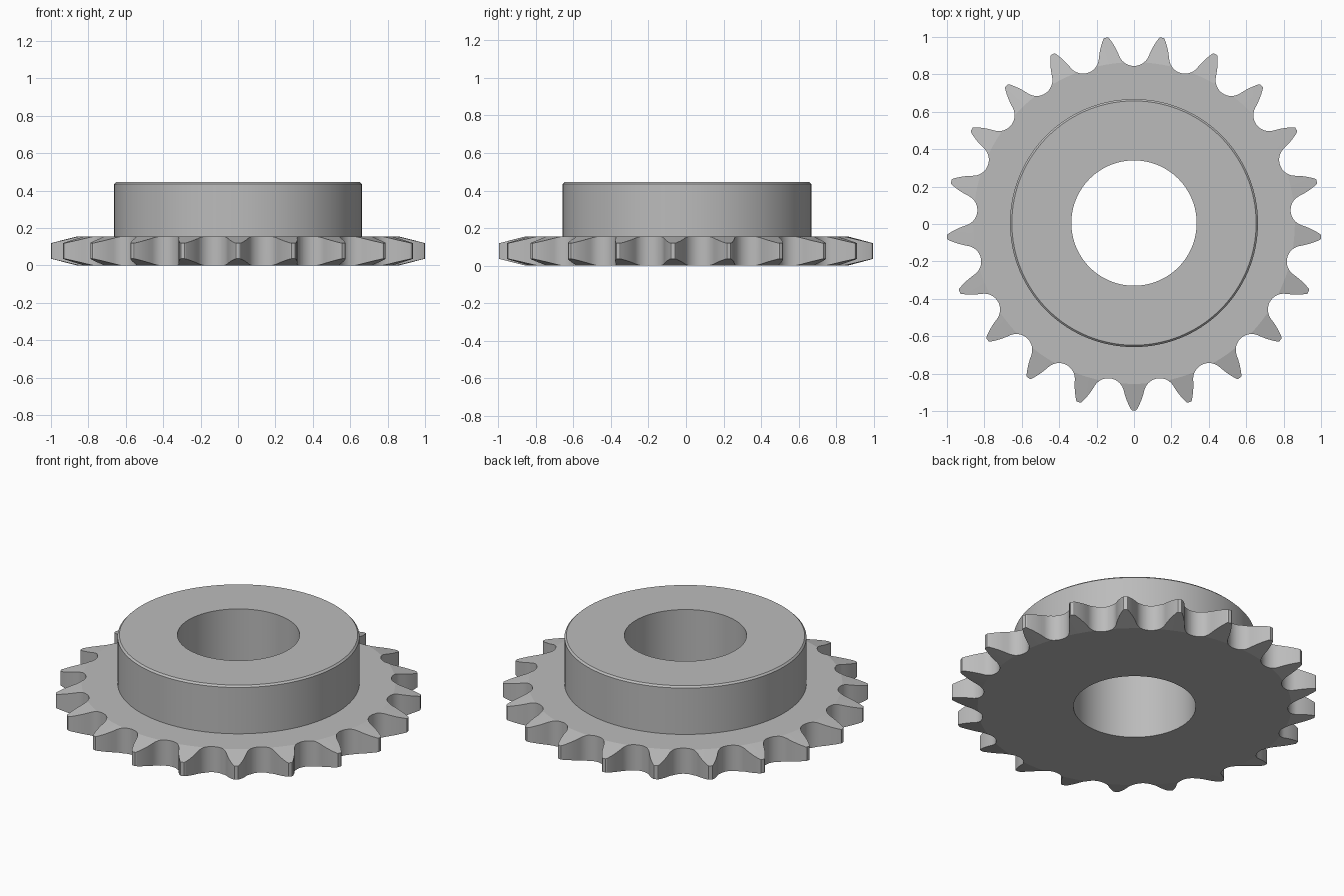
import bpy
import bmesh
from math import sin, cos, pi, radians
from mathutils import Vector, Matrix

TEETH = 21
TIP_R = 1.002
PITCH_R, ROLLER_R = 0.925, 0.085
CENTRE_Y = 0.005

cube = bpy.data.objects.get("Cube")
if cube:
    bpy.data.objects.remove(cube, do_unlink=True)

steel = bpy.data.materials.new("grey steel")
steel.use_nodes = True
colour = (0.5, 0.5, 0.5, 1)
steel.diffuse_color = colour
steel.node_tree.nodes["Principled BSDF"].inputs["Base Color"].default_value = colour


def make_object(name, bm):
    bmesh.ops.recalc_face_normals(bm, faces=bm.faces)
    mesh = bpy.data.meshes.new(name)
    bm.to_mesh(mesh)
    bm.free()
    obj = bpy.data.objects.new(name, mesh)
    obj.data.materials.append(steel)
    obj.location.y = CENTRE_Y
    bpy.context.collection.objects.link(obj)
    return obj


def lathe(name, profile, steps):
    """Revolve a closed (radius, height) profile about z."""
    bm = bmesh.new()
    verts = [bm.verts.new((r, 0, z)) for r, z in profile]
    edges = [bm.edges.new((verts[i - 1], verts[i])) for i in range(len(verts))]
    bmesh.ops.spin(bm, geom=verts + edges, cent=(0, 0, 0), axis=(0, 0, 1),
                   angle=2 * pi, steps=steps, use_duplicate=False)
    bmesh.ops.remove_doubles(bm, verts=bm.verts, dist=1e-4)
    return make_object(name, bm)


def half_gap():
    """Half of one tooth gap: roller seat, then rounded flank up to the tip."""
    seat = radians(68)
    pts = [Vector((ROLLER_R * sin(seat * i / 10),
                   PITCH_R - ROLLER_R * cos(seat * i / 10))) for i in range(11)]
    start = pts[-1]
    bend = start + Vector((0.022, 0.054))
    half = pi / TEETH
    end = Vector((sin(half - 0.015), cos(half - 0.015))) * (TIP_R - 0.004)
    for i in range(1, 7):
        t = i / 6
        pts.append(start * (1 - t) ** 2 + bend * 2 * t * (1 - t) + end * t ** 2)
    # Small corner before the flat tip
    pts.append(Vector((sin(half - 0.010), cos(half - 0.010))) * TIP_R)
    return pts


def tooth_prism(name, bottom, top):
    right = half_gap()
    gap = [Vector((-p.x, p.y)) for p in reversed(right[1:])] + right
    outline = []
    for k in range(TEETH):
        turn = Matrix.Rotation(-2 * pi * k / TEETH, 2)
        outline += [turn @ p for p in gap]
    bm = bmesh.new()
    face = bm.faces.new([bm.verts.new((p.x, p.y, bottom)) for p in outline])
    walls = bmesh.ops.extrude_face_region(bm, geom=[face])
    moved = [g for g in walls["geom"] if isinstance(g, bmesh.types.BMVert)]
    bmesh.ops.translate(bm, verts=moved, vec=(0, 0, top - bottom))
    return make_object(name, bm)


# Turned blank: bore, hub with chamfered rim, plate with bevelled edge
sprocket = lathe("sprocket", [
    (0.335, 0), (0.86, 0), (1.05, 0.048), (1.05, 0.107), (0.86, 0.155),
    (0.663, 0.155), (0.663, 0.435), (0.653, 0.445), (0.335, 0.445)], TEETH * 6)

# Teeth cut out of the blank
cutter = tooth_prism("tooth_cutter", -0.2, 0.7)
cutter.hide_render = True
cut = sprocket.modifiers.new("teeth", 'BOOLEAN')
cut.operation = 'INTERSECT'
cut.solver = 'EXACT'
cut.object = cutter

bpy.ops.object.select_all(action='DESELECT')
bpy.context.view_layer.objects.active = sprocket
sprocket.select_set(True)
bpy.ops.object.modifier_apply(modifier=cut.name)
bpy.data.objects.remove(cutter, do_unlink=True)
bpy.ops.object.shade_smooth_by_angle(angle=radians(10))
